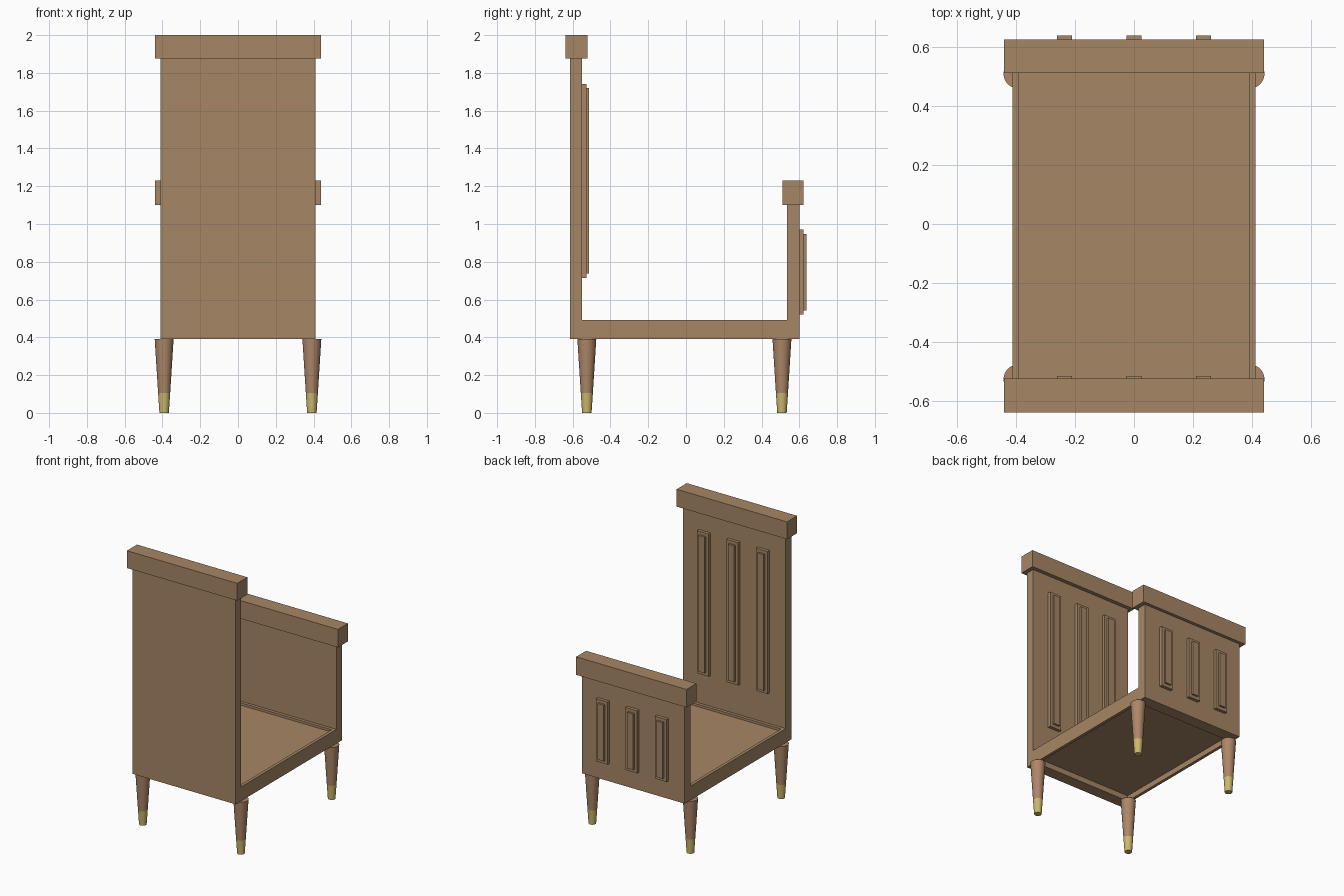
import bpy, bmesh, math

if "Cube" in bpy.data.objects:
    bpy.data.objects.remove(bpy.data.objects["Cube"])


def material(name, rgb):
    m = bpy.data.materials.new(name)
    m.diffuse_color = (*rgb, 1)
    m.use_nodes = True
    m.node_tree.nodes["Principled BSDF"].inputs["Base Color"].default_value = m.diffuse_color
    return m


WOOD = material("wood", (0.38, 0.24, 0.13))
LEG_WOOD = material("leg_wood", (0.42, 0.24, 0.14))
BRASS = material("brass", (0.60, 0.48, 0.15))


def finish(name, bm, mat):
    me = bpy.data.meshes.new(name)
    bm.to_mesh(me)
    bm.free()
    me.materials.append(mat)
    ob = bpy.data.objects.new(name, me)
    bpy.context.collection.objects.link(ob)
    return ob


def box(name, x, y, z, mat=WOOD):
    """Box from (min, max) ranges along each axis."""
    bm = bmesh.new()
    bmesh.ops.create_cube(bm, size=1)
    for v in bm.verts:
        for i, (lo, hi) in enumerate((x, y, z)):
            v.co[i] = hi if v.co[i] > 0 else lo
    return finish(name, bm, mat)


def taper(name, x, y, z0, z1, r0, r1, mat):
    """Round tapered section with smooth sides."""
    bm = bmesh.new()
    bmesh.ops.create_cone(bm, cap_ends=True, segments=32, radius1=r0, radius2=r1, depth=z1 - z0)
    bmesh.ops.translate(bm, verts=bm.verts, vec=(x, y, (z0 + z1) / 2))
    for f in bm.faces:
        f.smooth = len(f.verts) == 4
    for e in bm.edges:
        e.smooth = e.calc_face_angle(0) < math.radians(40)
    return finish(name, bm, mat)


# Headboard and footboard with their thick caps
box("headboard", (-0.41, 0.41), (-0.613, -0.55), (0.39, 1.875))
box("headboard_cap", (-0.44, 0.44), (-0.637, -0.522), (1.875, 2.0))
box("footboard", (-0.41, 0.41), (0.535, 0.6), (0.39, 1.10))
box("footboard_cap", (-0.44, 0.44), (0.51, 0.623), (1.10, 1.23))

# Two-step raised panels, three on each board
for i, x in enumerate((-0.235, 0, 0.235)):
    for board, y, z0, z1 in (("headboard", -0.55, 0.715, 1.742), ("footboard", 0.6, 0.52, 0.97)):
        box(f"{board}_panel_{i}", (x - 0.047, x + 0.047), (y - 0.005, y + 0.023), (z0, z1))
        box(f"{board}_panel_centre_{i}", (x - 0.025, x + 0.025), (y + 0.02, y + 0.037),
            (z0 + 0.023, z1 - 0.023))

# Frame of rails around a recessed mattress platform
for side, s in (("left", -1), ("right", 1)):
    box(f"{side}_rail", sorted((s * 0.388, s * 0.41)), (-0.55, 0.535), (0.39, 0.492))
box("head_rail", (-0.388, 0.388), (-0.55, -0.528), (0.39, 0.492))
box("foot_rail", (-0.388, 0.388), (0.513, 0.535), (0.39, 0.492))
box("mattress_platform", (-0.388, 0.388), (-0.528, 0.513), (0.43, 0.475))

# Tapered legs with brass tips
for end, y in (("front", -0.525), ("back", 0.508)):
    for side, x in (("left", -0.391), ("right", 0.391)):
        taper(f"{end}_{side}_leg", x, y, 0.105, 0.39, 0.032, 0.05, LEG_WOOD)
        taper(f"{end}_{side}_leg_tip", x, y, 0, 0.105, 0.025, 0.032, BRASS)
